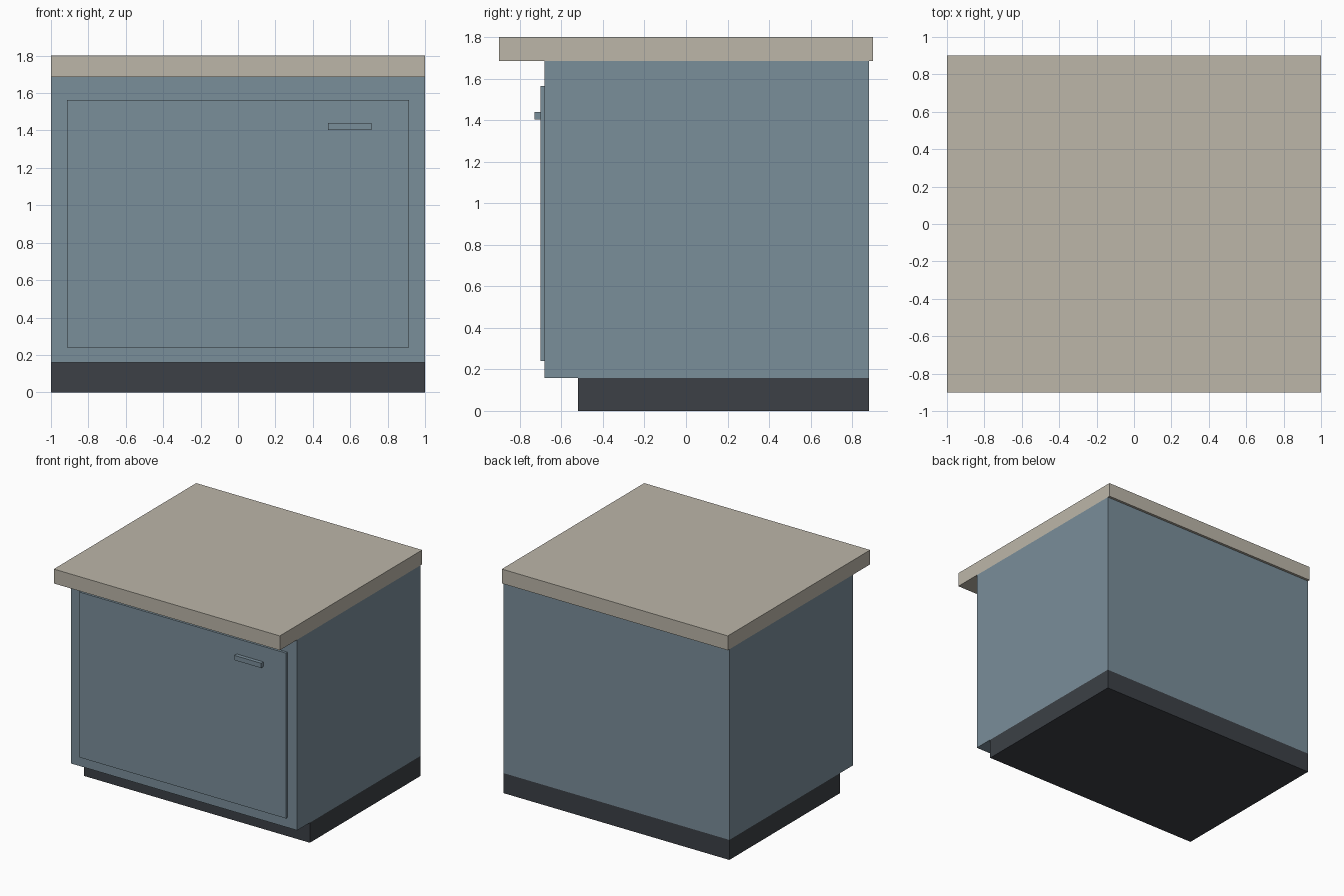
import bpy

if "Cube" in bpy.data.objects:
    bpy.data.objects.remove(bpy.data.objects["Cube"])


def material(name, rgb):
    # sRGB 0-255 to linear
    m = bpy.data.materials.new(name)
    lin = [((c / 255 + 0.055) / 1.055) ** 2.4 for c in rgb]
    m.diffuse_color = (*lin, 1)
    m.use_nodes = True
    m.node_tree.nodes["Principled BSDF"].inputs["Base Color"].default_value = m.diffuse_color
    return m


def box(name, x, y, z, mat):
    # Box from (min, max) ranges on each axis
    bpy.ops.mesh.primitive_cube_add(size=1, location=[(a + b) / 2 for a, b in (x, y, z)])
    ob = bpy.context.object
    ob.name = name
    ob.scale = [b - a for a, b in (x, y, z)]
    bpy.ops.object.transform_apply(location=False, rotation=False, scale=True)
    ob.data.materials.append(mat)
    return ob


stone = material("beige_stone", (188, 182, 169))
paint = material("blue_grey_paint", (122, 142, 154))
dark = material("dark_plinth", (60, 64, 70))

# Recessed plinth, cabinet body and overhanging worktop
box("plinth", (-1, 1), (-0.52, 0.88), (0, 0.16), dark)
box("cabinet_body", (-1, 1), (-0.68, 0.88), (0.16, 1.685), paint)
box("worktop", (-1, 1), (-0.9, 0.9), (1.685, 1.8), stone)

# Door panel and its bar handle
box("door", (-0.915, 0.915), (-0.70, -0.68), (0.24, 1.563), paint)
box("handle", (0.48, 0.715), (-0.73, -0.70), (1.402, 1.44), paint)
